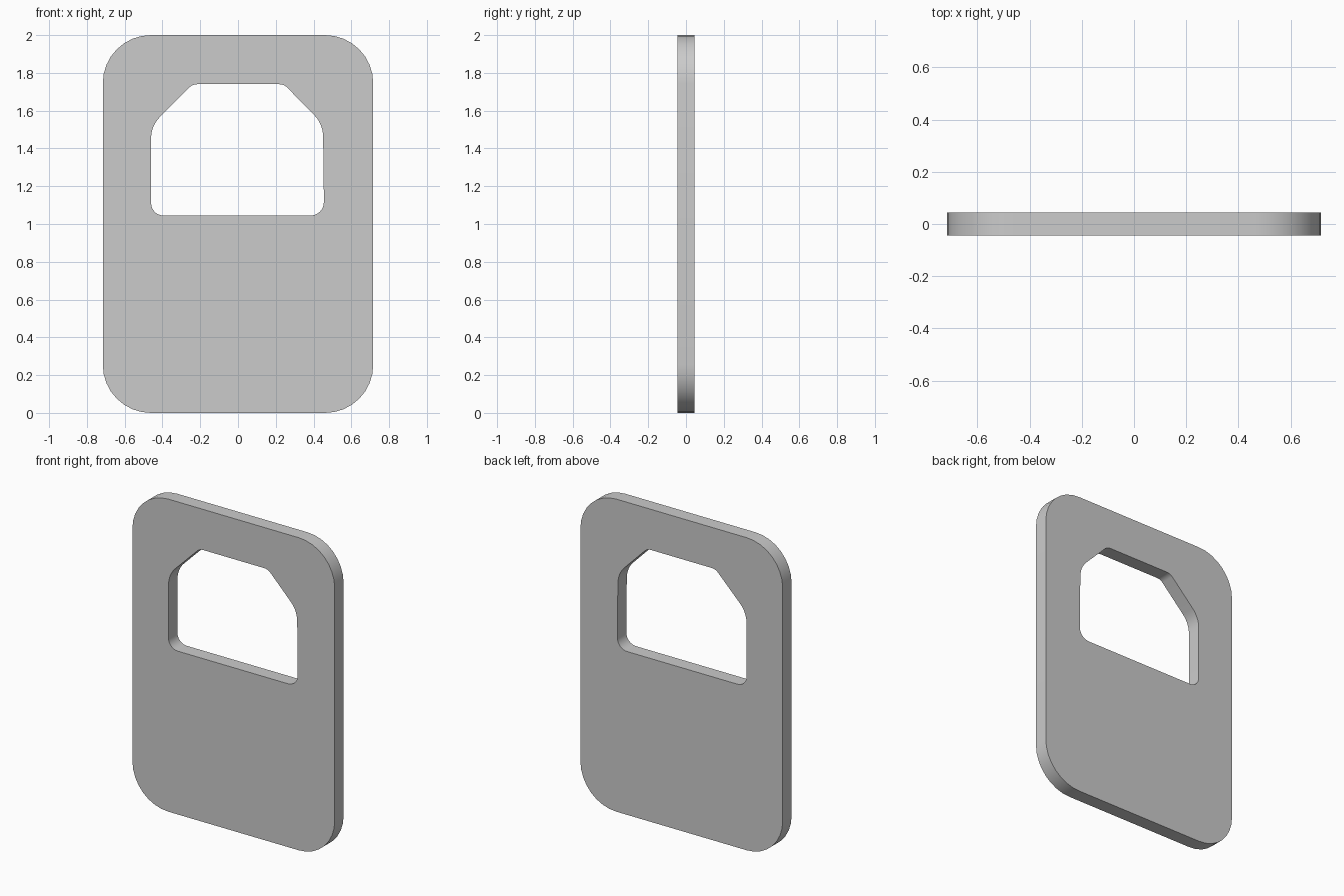
import bpy, bmesh, math
from mathutils import Vector

if "Cube" in bpy.data.objects:
    bpy.data.objects.remove(bpy.data.objects["Cube"])

HALF_DEPTH = 0.045


def rounded(corners, segments=8):
    """Points of a closed outline; each corner is (x, z, fillet radius)."""
    pts, n = [], len(corners)
    for i, (x, z, r) in enumerate(corners):
        p = Vector((x, z))
        a = (Vector(corners[i - 1][:2]) - p).normalized()
        b = (Vector(corners[(i + 1) % n][:2]) - p).normalized()
        if r == 0:
            pts.append(p)
            continue
        half = a.angle(b) / 2
        centre = p + (a + b).normalized() * (r / math.sin(half))
        start = p + a * (r / math.tan(half)) - centre
        end = p + b * (r / math.tan(half)) - centre
        sweep = math.pi - 2 * half
        for k in range(segments + 1):
            t = k / segments
            pts.append(centre + (start * math.sin((1 - t) * sweep)
                                 + end * math.sin(t * sweep)) / math.sin(sweep))
    return pts


# Plate outline and the chamfered window opening
outer = rounded([(-0.716, 0, 0.255), (0.716, 0, 0.255),
                 (0.716, 2, 0.255), (-0.716, 2, 0.255)])
window = rounded([(-0.46, 1.045, 0.065), (0.455, 1.045, 0.07), (0.453, 1.31, 0),
                  (0.449, 1.53, 0.16), (0.243, 1.74, 0.06),
                  (-0.24, 1.74, 0.06), (-0.46, 1.52, 0.16)])

# Fill between the two outlines, then extrude through the thickness
bm = bmesh.new()
edges = []
for loop in (outer, window):
    verts = [bm.verts.new((p.x, -HALF_DEPTH, p.y)) for p in loop]
    edges += [bm.edges.new((verts[i - 1], verts[i])) for i in range(len(verts))]
bmesh.ops.triangle_fill(bm, edges=edges, use_beauty=True, use_dissolve=False,
                        normal=(0, -1, 0))
ext = bmesh.ops.extrude_face_region(bm, geom=bm.faces[:], use_keep_orig=True)
moved = [g for g in ext["geom"] if isinstance(g, bmesh.types.BMVert)]
bmesh.ops.translate(bm, verts=moved, vec=(0, 2 * HALF_DEPTH, 0))
bmesh.ops.recalc_face_normals(bm, faces=bm.faces[:])

mesh = bpy.data.meshes.new("door_panel")
bm.to_mesh(mesh)
bm.free()
panel = bpy.data.objects.new("door_panel", mesh)
bpy.context.collection.objects.link(panel)
bpy.context.view_layer.objects.active = panel
panel.select_set(True)
bpy.ops.object.shade_smooth_by_angle(angle=math.radians(30))
